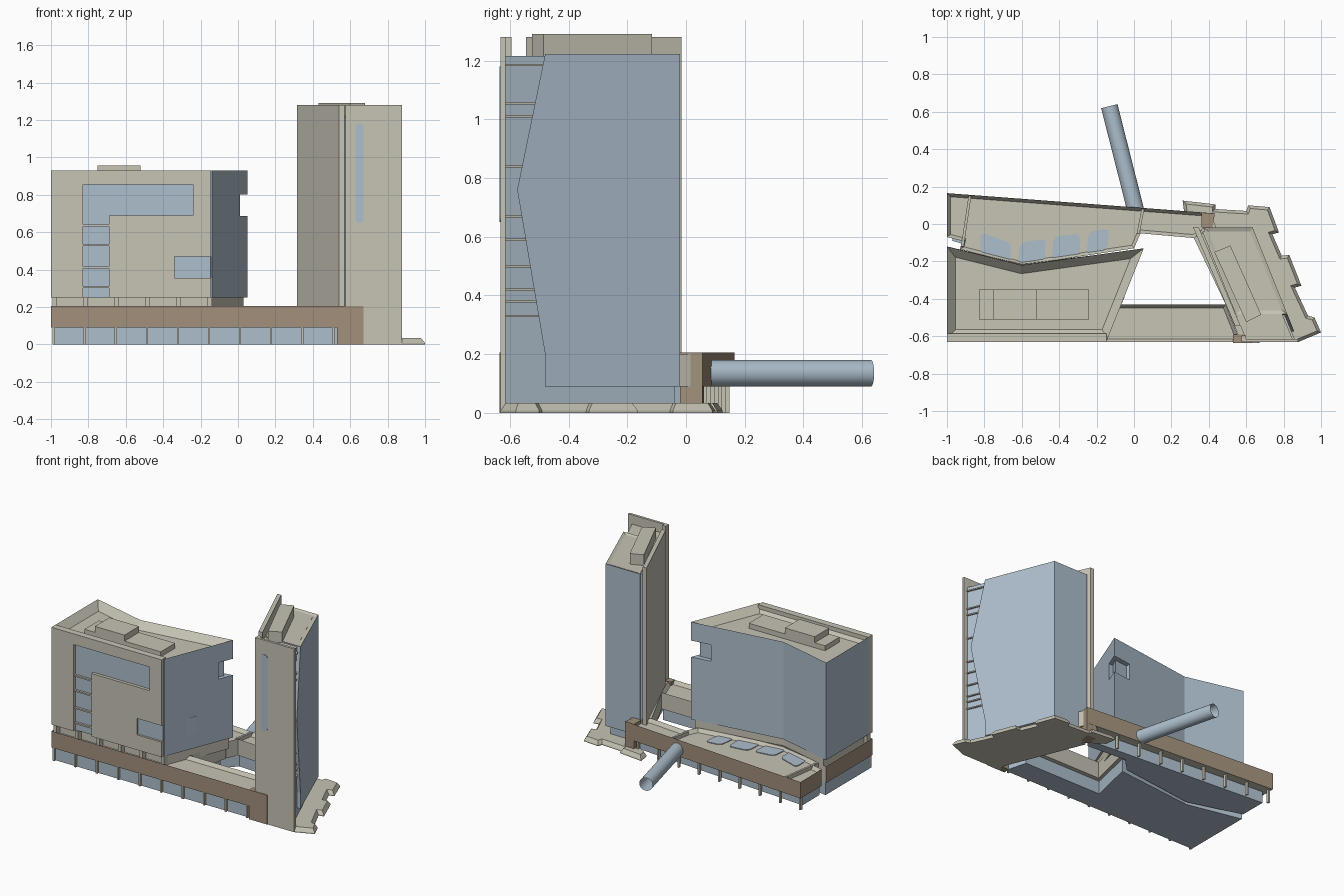
import bpy, bmesh, math
from mathutils import Vector

cube = bpy.data.objects.get("Cube")
if cube:
    bpy.data.objects.remove(cube, do_unlink=True)


def material(name, rgb):
    m = bpy.data.materials.new(name)
    m.use_nodes = True
    m.diffuse_color = (*rgb, 1)
    m.node_tree.nodes["Principled BSDF"].inputs["Base Color"].default_value = (*rgb, 1)
    return m


MATS = [material("warm stone", (.57, .55, .46)),
        material("pale blue glass", (.42, .52, .61)),
        material("brown cladding", (.36, .28, .2))]
STONE, GLASS, BROWN = range(3)


def loft(name, levels, mat=STONE, rim=0, lift=0, upright=False):
    """Stack outlines [(height, points)]; optionally inset the top and move it by lift."""
    bm = bmesh.new()
    rings = [[bm.verts.new((x, h, y) if upright else (x, y, h)) for x, y in pts]
             for h, pts in levels]
    n = len(rings[0])
    for a, b in zip(rings, rings[1:]):
        for i in range(n):
            j = (i + 1) % n
            bm.faces.new((a[i], a[j], b[j], b[i]))
    bm.faces.new(rings[0])
    top = bm.faces.new(rings[-1])
    bmesh.ops.recalc_face_normals(bm, faces=bm.faces[:])
    if rim:
        bmesh.ops.inset_region(bm, faces=[top], thickness=rim, use_even_offset=True)
        for v in top.verts:
            v.co.z += lift
    bm.normal_update()
    for f in bm.faces:
        f.material_index = mat(f) if callable(mat) else mat
    me = bpy.data.meshes.new(name)
    bm.to_mesh(me)
    bm.free()
    for m in MATS:
        me.materials.append(m)
    ob = bpy.data.objects.new(name, me)
    bpy.context.collection.objects.link(ob)
    return ob


def prism(name, pts, z0, z1, mat=STONE, **kw):
    return loft(name, [(z0, pts), (z1, pts)], mat, **kw)


def rect(x0, x1, y0, y1):
    return [(x0, y0), (x1, y0), (x1, y1), (x0, y1)]


def rounded(pts, r, steps=4):
    out = []
    for i, p in enumerate(pts):
        p, a, b = Vector(p), Vector(pts[i - 1]), Vector(pts[(i + 1) % len(pts)])
        a, b = p + (a - p).normalized() * r, p + (b - p).normalized() * r
        for k in range(steps + 1):
            t = k / steps
            out.append(tuple(a * (1 - t) ** 2 + p * 2 * t * (1 - t) + b * t * t))
    return out


def glazed(f):
    return GLASS if abs(f.normal.z) < .5 else STONE


def clad(f):
    c, n = f.calc_center_median(), f.normal
    outer = c.y < -.62 or c.x < -.99 or (n.y > .5 and c.y > .03)
    return BROWN if outer and abs(n.z) < .5 else STONE


# Podium ring around the open courtyard
BASE, DECK = .09, .205
back_deck = [(-1, .165), (.43, .057), (.4, -.03), (.32, -.075), (.035, -.05), (0, -.13),
             (-.6, -.22), (-.93, -.135), (-.92, -.09), (-1, -.07)]
front_deck = [(-1, -.12), (-.6, -.215), (0, -.14), (-.07, -.43), (.49, -.43),
              (.57, -.632), (-1, -.632)]
side_deck = [(.42, .03), (.32, -.075), (.49, -.43), (.57, -.625), (.66, -.625), (.44, -.02)]
prism("podium_back", back_deck, BASE, DECK, clad, rim=.018, lift=-.025)
prism("podium_front", front_deck, BASE, DECK, clad, rim=.018, lift=-.025)
prism("podium_side", side_deck, BASE, DECK - .005)
prism("podium_front_end", rect(.53, .67, -.636, -.59), 0, DECK, BROWN)
prism("podium_back_end", [(.36, -.02), (.42, -.02), (.432, .056), (.36, .061)], 0, DECK, BROWN)
prism("deck_rib_left", [(-.885, .15), (-.87, .15), (-.91, -.12), (-.925, -.12)], .15, DECK)
prism("deck_rib_right", [(.04, .08), (.055, .08), (.03, -.05), (.015, -.05)], .15, DECK)

# Ground floor glazing and thin columns
prism("ground_glass_front", [(-.99, -.125), (-.6, -.21), (-.03, -.15), (-.1, -.46),
                             (.5, -.46), (.54, -.615), (-.99, -.615)], 0, BASE, GLASS)
prism("ground_glass_back", [(-.97, .1), (.38, .0), (.33, -.06), (.04, -.04), (-.05, -.13),
                            (-.6, -.2), (-.97, -.09)], .01, BASE, GLASS)
for i in range(10):
    x = -.985 + .166 * i
    prism("front_column", rect(x - .006, x + .006, -.63, -.61), 0, BASE)
    if i < 9:
        y = .15 - .077 * (x + 1)
        prism("back_column", rect(x - .006, x + .006, y - .02, y), 0, BASE)

# Skylights set in the back deck
skylights = [[(-.82, -.045), (-.66, -.1), (-.66, -.215), (-.82, -.155)],
             [(-.61, -.1), (-.47, -.08), (-.48, -.2), (-.62, -.215)],
             [(-.43, -.07), (-.29, -.05), (-.29, -.175), (-.44, -.195)],
             [(-.24, -.04), (-.13, -.025), (-.145, -.14), (-.255, -.16)]]
for pts in skylights:
    prism("skylight", rounded(pts, .03), .178, .185, GLASS)

# Broad block: glass body with a notched corner and sunken roof
body = [(-1, -.12), (-.6, -.22), (.052, -.13), (-.14, -.61), (-1, -.61)]
block = prism("block_body", body, .25, .93, glazed, rim=.045, lift=-.05)
notch = prism("notch_cutter", [(-.09, -.18), (-.09, 0), (.2, 0), (.2, -.23), (-.02, -.23),
                               (.01, -.17)], .685, .8, GLASS)
cut = block.modifiers.new("corner notch", "BOOLEAN")
cut.operation, cut.object, cut.solver = "DIFFERENCE", notch, "EXACT"
bpy.context.view_layer.objects.active = block
bpy.ops.object.modifier_apply(modifier=cut.name)
bpy.data.objects.remove(notch, do_unlink=True)
prism("block_plinth", [(-.97, -.13), (-.6, -.23), (.03, -.14), (-.14, -.58), (-.97, -.58)],
      .17, .25)
for i in range(6):
    x = -.98 + .166 * i
    prism("block_foot", rect(x - .012, x + .012, -.62, -.58), .18, .25)

# Stone front of the block with its openings
facade = [(-1, .25), (-.83, .25), (-.83, .855), (-.24, .855), (-.24, .69), (-.69, .69),
          (-.69, .25), (-.148, .25), (-.148, .355), (-.34, .355), (-.34, .47),
          (-.148, .47), (-.148, .93), (-1, .93)]
loft("block_facade", [(-.632, facade), (-.585, facade)], upright=True)
for z in (.305, .41, .53, .635):
    prism("window_bar", rect(-.83, -.69, -.625, -.605), z - .005, z + .005)
prism("corner_window", [(-.34, -.618), (-.148, -.618), (-.05, -.39), (-.12, -.39),
                        (-.34, -.57)], .355, .47, GLASS)

# Rooftop plant on the block
prism("roof_plant_low", rect(-.83, -.24, -.51, -.35), .87, .915)
prism("roof_plant_high", rect(-.75, -.52, -.51, -.35), .87, .957)


# Tower: recessed core, folded glass skin, stone walls
def right_x(y):
    return .635 + .4 * (-.02 - y)


def skin(y):
    return [(.37, -.02), (.635, -.02), (right_x(y), y), (.36 + .417 * (-.02 - y), y)]


def core(inset):
    return [(.365, -.04), (.635 - inset, -.04), (right_x(-.62) - inset, -.62), (.6, -.62)]


prism("tower_core", core(.025), 0, 1.215, glazed)
loft("tower_skin", [(z, skin(y)) for z, y in
                    ((BASE, -.48), (.2, -.48), (.76, -.575), (1.222, -.48))],
     glazed, rim=.02, lift=-.008)
for z in (.33, .38, .42, .5, .59, .67, .84, 1.01, 1.055, 1.185):
    prism("tower_floor", core(.014), z - .004, z + .004)
prism("tower_side_wall", [(.315, -.015), (.345, -.015), (.57, -.545), (.54, -.545)], .15, 1.28)
prism("tower_front_wall", [(.575, -.632), (.877, -.632), (.877, -.615), (.6, -.615),
                           (.6, -.595), (.575, -.595)], 0, 1.28)
prism("tower_roof_plant", [(.515, -.115), (.68, -.485), (.6, -.525), (.43, -.15)], 1.2, 1.29)
slot = rounded(rect(.628, .672, .65, 1.18), .021)
loft("tower_slot_window", [(-.636, slot), (-.628, slot)], GLASS, upright=True)

# Stepped apron at the foot of the tower
apron = [(.26, .125), (.27, .05), (.4, -.04), (.6, -.625), (.875, -.632), (1, -.58), (.965, -.5),
         (.93, -.49), (.86, -.34), (.895, -.33), (.83, -.165), (.79, -.17), (.74, -.055),
         (.775, -.045), (.725, .09), (.61, .1), (.6, .07), (.435, .08), (.435, .105)]
prism("tower_apron", apron, 0, .008, rim=.016, lift=.025)

# Tubular bridge leaving the back
start, end = Vector((0.02, .03, .135)), Vector((-.132, .63, .135))
bpy.ops.mesh.primitive_cylinder_add(vertices=32, radius=.045, depth=(end - start).length,
                                    end_fill_type="NOTHING", location=(start + end) / 2)
tube = bpy.context.object
tube.name = "tube_bridge"
tube.rotation_euler = (end - start).to_track_quat("Z", "Y").to_euler()
tube.data.materials.append(MATS[GLASS])
bpy.ops.object.shade_smooth_by_angle()
